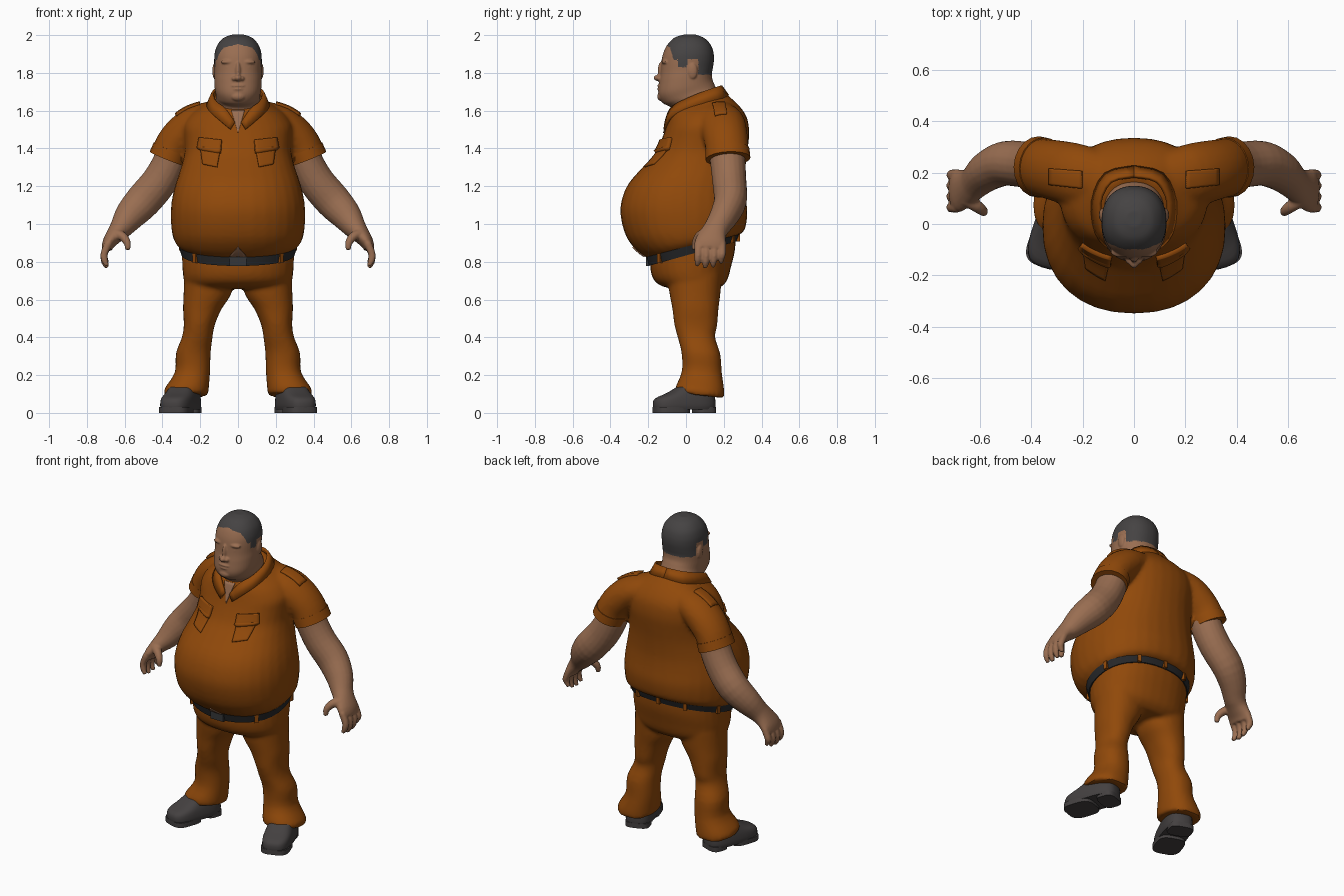
import bpy, bmesh
from math import cos, sin, pi, radians, copysign
from mathutils import Vector, Matrix

if "Cube" in bpy.data.objects:
    bpy.data.objects.remove(bpy.data.objects["Cube"])
made = []


def material(name, *rgb):
    m = bpy.data.materials.new(name)
    m.use_nodes = True
    m.diffuse_color = (*rgb, 1)
    bsdf = next(n for n in m.node_tree.nodes if n.type == 'BSDF_PRINCIPLED')
    bsdf.inputs["Base Color"].default_value = (*rgb, 1)
    return m


ORANGE = material("orange cloth", .28, .066, .003)
SKIN = material("skin", .32, .155, .083)
HAIR = material("dark grey hair", .06, .056, .056)
SHOE = material("shoe leather", .058, .052, .052)
BELT = material("black belt", .02, .021, .023)
BUCKLE = material("buckle metal", .036, .037, .04)


def build(name, bm, mats, mirror=False, rule=None, thick=0):
    """Turn a bmesh into an object, with a mirrored twin if asked."""
    bmesh.ops.remove_doubles(bm, verts=bm.verts, dist=.0005)
    bmesh.ops.recalc_face_normals(bm, faces=bm.faces)
    for f in bm.faces:
        f.material_index = rule(f.calc_center_median()) if rule else 0
    for side in (("left_", "right_") if mirror else ("",)):
        if side == "right_":
            bmesh.ops.scale(bm, vec=(-1, 1, 1), verts=bm.verts)
            bmesh.ops.reverse_faces(bm, faces=bm.faces)
        me = bpy.data.meshes.new(side + name)
        bm.to_mesh(me)
        for m in (mats if isinstance(mats, tuple) else (mats,)):
            me.materials.append(m)
        ob = bpy.data.objects.new(side + name, me)
        bpy.context.collection.objects.link(ob)
        if thick:
            mod = ob.modifiers.new("thickness", 'SOLIDIFY')
            mod.thickness, mod.offset = thick, 0
        made.append(ob)
    bm.free()


def fuse(name, parts, mats, voxel, passes, **kw):
    """Melt overlapping closed shapes into one smooth skin."""
    bm = bmesh.new()
    me = bpy.data.meshes.new("blank")
    for part in parts:
        bmesh.ops.recalc_face_normals(part, faces=part.faces)
        part.to_mesh(me)
        bm.from_mesh(me)
    bm.to_mesh(me)
    ob = bpy.data.objects.new("blank", me)
    bpy.context.collection.objects.link(ob)
    mod = ob.modifiers.new("melt", 'REMESH')
    mod.mode, mod.voxel_size = 'VOXEL', voxel
    mod = ob.modifiers.new("soften", 'SMOOTH')
    mod.factor, mod.iterations = .5, passes
    done = bpy.data.meshes.new_from_object(ob.evaluated_get(bpy.context.evaluated_depsgraph_get()))
    bm.clear()
    bm.from_mesh(done)
    bpy.data.objects.remove(ob)
    bpy.data.meshes.remove(me)
    bpy.data.meshes.remove(done)
    build(name, bm, mats, **kw)


def both(bm):
    """Add the mirrored copy of a shape."""
    geom = bmesh.ops.duplicate(bm, geom=bm.verts[:] + bm.edges[:] + bm.faces[:])["geom"]
    bmesh.ops.scale(bm, vec=(-1, 1, 1), verts=[g for g in geom if isinstance(g, bmesh.types.BMVert)])
    return bm


def spline(rows, n):
    """Catmull-Rom interpolation of tuples."""
    out = []
    for i in range(len(rows) - 1):
        a, b, c, d = (rows[max(0, min(len(rows) - 1, i + k))] for k in (-1, 0, 1, 2))
        for t in (j / n for j in range(n)):
            out.append(tuple(q + .5 * t * (r - p + t * (2*p - 5*q + 4*r - s + t * (3*(q - r) + s - p)))
                             for p, q, r, s in zip(a, b, c, d)))
    return out + [tuple(rows[-1])]


def skin_rings(rings):
    bm = bmesh.new()
    vs = [[bm.verts.new(p) for p in r] for r in rings]
    for a, b in zip(vs, vs[1:]):
        for i in range(len(a)):
            bm.faces.new((a[i - 1], a[i], b[i], b[i - 1]))
    bm.faces.new(vs[0])
    bm.faces.new(vs[-1])
    return bm


def loft_ring(row, e, n):
    """Tilted oval: centre x, half width, front y, back y, front z, back z."""
    cx, w, yf, yb, zf, zb = row
    pts = []
    for c, s in ((cos(2 * pi * i / n), sin(2 * pi * i / n)) for i in range(n)):
        k = (1 + copysign(abs(s) ** e, s)) / 2
        pts.append(Vector((cx + w * copysign(abs(c) ** e, c), yf + (yb - yf) * k, zf + (zb - zf) * k)))
    return pts


def loft(rows, e=.9, n=32, steps=3, turn=Matrix()):
    return skin_rings([[turn @ p for p in loft_ring(r, e, n)] for r in spline(rows, steps)])


def tube(rows, n=20, steps=3):
    """Limb along a path: x, y, z, radius across y, radius in the bend plane."""
    rows = spline(rows, steps)
    cs = [Vector(r[:3]) for r in rows]
    rings = []
    for i, r in enumerate(rows):
        t = (cs[min(i + 1, len(cs) - 1)] - cs[max(i - 1, 0)]).normalized()
        u = (Vector((0, 1, 0)) - t * t.y).normalized()
        v = t.cross(u)
        rings.append([cs[i] + u * r[3] * cos(2*pi*k/n) + v * r[4] * sin(2*pi*k/n) for k in range(n)])
    return skin_rings(rings)


def ball(centre, size):
    bm = bmesh.new()
    bmesh.ops.create_uvsphere(bm, u_segments=16, v_segments=10, radius=1,
                              matrix=Matrix.Translation(centre) @ Matrix.Diagonal((*size, 1)))
    return bm


def sheet(rows):
    bm = bmesh.new()
    grid = [[bm.verts.new(p) for p in row] for row in rows]
    for a, b in zip(grid, grid[1:]):
        for j in range(len(a) - 1):
            bm.faces.new((a[j], b[j], b[j + 1], a[j + 1]))
    return bm


def patch(name, corners, aim, mat, thick, n=8, **kw):
    """Quad plate projected onto the surfaces built so far."""
    bpy.context.view_layer.update()
    dg, aim = bpy.context.evaluated_depsgraph_get(), Vector(aim)
    a, b, c, d = (Vector(p) for p in corners)

    def drop(p):
        hit, loc, nor = bpy.context.scene.ray_cast(dg, p - aim * 3, aim)[:3]
        return loc + nor * .003 if hit else p
    rows = [[drop(a.lerp(b, i / n).lerp(d.lerp(c, i / n), j / n)) for j in range(n + 1)] for i in range(n + 1)]
    build(name, sheet(rows), mat, thick=thick, **kw)


# Shirt: overhanging belly fused with the sleeves, then cuffs
body = loft([(0, .295, -.182, .272, .81, .94), (0, .332, -.25, .3, .85, .955),
             (0, .35, -.315, .316, .93, .985), (0, .356, -.347, .325, 1.05, 1.06),
             (0, .348, -.337, .317, 1.14, 1.14), (0, .328, -.3, .312, 1.22, 1.22),
             (0, .298, -.23, .317, 1.3, 1.32), (0, .282, -.168, .327, 1.37, 1.4),
             (0, .285, -.133, .335, 1.44, 1.48), (0, .285, -.11, .324, 1.5, 1.56),
             (0, .24, -.093, .287, 1.56, 1.62), (0, .17, -.083, .235, 1.595, 1.67),
             (0, .125, -.075, .19, 1.61, 1.71)])
sleeve = tube([(.12, .17, 1.57, .11, .085), (.22, .19, 1.535, .122, .095), (.29, .205, 1.48, .12, .1),
               (.34, .215, 1.42, .115, .098), (.367, .22, 1.355, .116, .098)])
fuse("shirt", [body, both(sleeve)], ORANGE, .013, 4)
build("sleeve_cuff", tube([(.352, .219, 1.395, .117, .101), (.372, .222, 1.345, .119, .103)], steps=1),
      ORANGE, mirror=True)

# Plates on the shirt: open neck, hem notch, pockets, shoulder straps
front, down = (0, 1, 0), (0, 0, -1)
patch("open_neck", [(-.035, 0, 1.6), (.035, 0, 1.6), (0, 0, 1.48), (0, 0, 1.48)], front, SKIN, .006)
patch("hem_notch", [(-.045, 0, .83), (.045, 0, .83), (0, 0, .88), (0, 0, .88)], front, SKIN, .006)
for name, corners, aim, thick in (
        ("pocket", [(.095, 0, 1.38), (.195, 0, 1.39), (.185, 0, 1.315), (.11, 0, 1.3)], front, .012),
        ("pocket_flap", [(.085, 0, 1.44), (.2, 0, 1.455), (.21, 0, 1.395), (.09, 0, 1.375)], front, .028),
        ("shoulder_strap", [(.2, .14, 0), (.325, .155, 0), (.325, .215, 0), (.2, .205, 0)], down, .018)):
    patch(name, corners, aim, ORANGE, thick, mirror=True)

# Collar: upper and lower edge points from the back of the neck to the front
edges = spline([(0, .185, 1.73, 0, .222, 1.68), (.09, .165, 1.725, .11, .195, 1.665),
                (.133, .08, 1.695, .16, .09, 1.635), (.115, -.02, 1.65, .148, -.03, 1.595),
                (.065, -.08, 1.61, .1, -.09, 1.55), (.016, -.107, 1.54, .04, -.113, 1.5)], 3)
build("collar", sheet([(p[:3], p[3:]) for p in edges]), ORANGE, mirror=True, thick=.014)


# Head with its features fused in, hair chosen by height and depth
def hairline(c):
    crown = c.z > 1.953 - abs(c.x) * .25 and c.y > -.1 or c.z > 1.87 and c.y > -.065 - (c.z - 1.87) * .3
    sideburn = c.z > 1.83 and -.045 < c.y < .005
    return int(crown or sideburn or c.z > 1.79 and c.y > .065)


skull = loft([(0, .115, -.075, .165, 1.53, 1.62), (0, .118, -.075, .163, 1.61, 1.7),
              (0, .118, -.122, .152, 1.64, 1.735), (0, .124, -.146, .14, 1.685, 1.765),
              (0, .126, -.142, .138, 1.75, 1.8), (0, .125, -.135, .143, 1.8, 1.83),
              (0, .126, -.13, .148, 1.86, 1.87), (0, .123, -.12, .145, 1.905, 1.91),
              (0, .108, -.098, .13, 1.95, 1.95), (0, .075, -.06, .096, 1.987, 1.985),
              (0, .03, -.01, .05, 2.003, 2.003)], n=48, steps=5)
features = [((0, -.132, 1.81), (.014, .018, .05)), ((0, -.146, 1.773), (.02, .026, .017)),
            ((0, -.139, 1.732), (.038, .013, .008)), ((0, -.139, 1.714), (.032, .013, .008)),
            ((0, -.128, 1.675), (.04, .025, .025))]
pairs = [((.124, .035, 1.81), (.012, .026, .042)), ((.02, -.138, 1.77), (.014, .018, .013)),
         ((.05, -.108, 1.858), (.042, .022, .013)), ((.048, -.108, 1.828), (.022, .016, .01))]
fuse("head", [skull] + [ball(*f) for f in features] + [both(ball(*f)) for f in pairs],
     (SKIN, HAIR), .005, 2, rule=hairline)

# Arm, palm, four fingers and a thumb fused together
hand = []
for y, dz in ((.065, .01), (.107, 0), (.149, .005), (.191, .025)):
    hand.append(tube([(.685, y, .9, .022, .022), (.708, y, .845, .021, .02),
                      (.707, y - .003, .8 + dz, .018, .018), (.693, y - .006, .768 + dz, .011, .011)], n=10))
hand.append(tube([(.655, .1, .95, .03, .028), (.612, .07, .935, .025, .025),
                  (.586, .05, .9, .02, .02), (.584, .045, .862, .013, .013)], n=10))
arm = tube([(.34, .215, 1.4, .095, .088), (.365, .222, 1.32, .093, .09), (.42, .23, 1.22, .09, .094),
            (.5, .235, 1.125, .087, .095), (.568, .205, 1.05, .077, .083), (.615, .165, .985, .066, .063),
            (.645, .145, .95, .07, .05), (.68, .13, .905, .083, .037), (.695, .125, .87, .078, .028)])
fuse("arm", [arm, *hand], SKIN, .007, 3, mirror=True)

# Trousers: seat and legs fused
seat = loft([(0, .297, -.19, .264, .81, .94), (0, .296, -.187, .259, .75, .86),
             (0, .292, -.168, .24, .7, .78), (0, .277, -.125, .217, .67, .7), (0, .2, -.06, .177, .655, .66)])
leg = loft([(.15, .135, -.1, .192, .74, .74), (.162, .126, -.087, .182, .63, .63),
            (.189, .102, -.072, .172, .55, .55), (.205, .082, -.062, .165, .47, .46),
            (.216, .081, -.044, .154, .4, .4), (.237, .092, -.024, .182, .32, .31),
            (.241, .093, -.022, .19, .22, .21), (.272, .117, -.054, .203, .14, .115),
            (.274, .114, -.054, .201, .108, .078)])
fuse("trousers", [seat, both(leg)], ORANGE, .012, 4)

# Belt, loops and buckle
low, high = (0, .302, -.198, .268, .778, .908), (0, .316, -.21, .284, .825, .955)
build("belt", loft([low, high], steps=1), BELT)
for name, angle, width, mat in (("front_belt_loop", -45, .022, ORANGE), ("side_belt_loop", 15, .022, ORANGE),
                                ("rear_belt_loop", 60, .022, ORANGE), ("back_belt_loop", 90, .022, ORANGE),
                                ("belt_buckle", -90, .09, BUCKLE)):
    a, b = (loft_ring(r, .9, 72)[angle // 5] for r in (low, high))
    place = Matrix.Translation((a + b) / 2) @ Matrix.Rotation(radians(angle), 4, 'Z')
    bm = bmesh.new()
    bmesh.ops.create_cube(bm, size=1, matrix=place @ Matrix.Diagonal((.018, width, .05, 1)))
    build(name, bm, mat, mirror=abs(angle) != 90)

# Shoes turned outward, with front sole and heel
turn = Matrix.Translation((.3, 0, 0)) @ Matrix.Rotation(radians(19), 4, 'Z')
build("shoe", loft([(0, .08, -.174, .154, .018, .018), (0, .085, -.178, .157, .04, .04),
                    (0, .082, -.167, .155, .075, .08), (0, .075, -.1, .147, .105, .115),
                    (0, .065, -.04, .135, .14, .15)], e=.65, turn=turn), SHOE, mirror=True)
for part, y0, y1, w in (("front_sole", -.177, .01, .083), ("heel", .045, .156, .072)):
    build(part, loft([(0, w, y0, y1, z, z) for z in (0, .03)], e=.6, steps=1, turn=turn), SHOE, mirror=True)

# Smooth shading with sharp edges kept
bpy.ops.object.select_all(action='DESELECT')
for ob in made:
    ob.select_set(True)
bpy.context.view_layer.objects.active = made[0]
bpy.ops.object.shade_smooth_by_angle(angle=radians(40))
